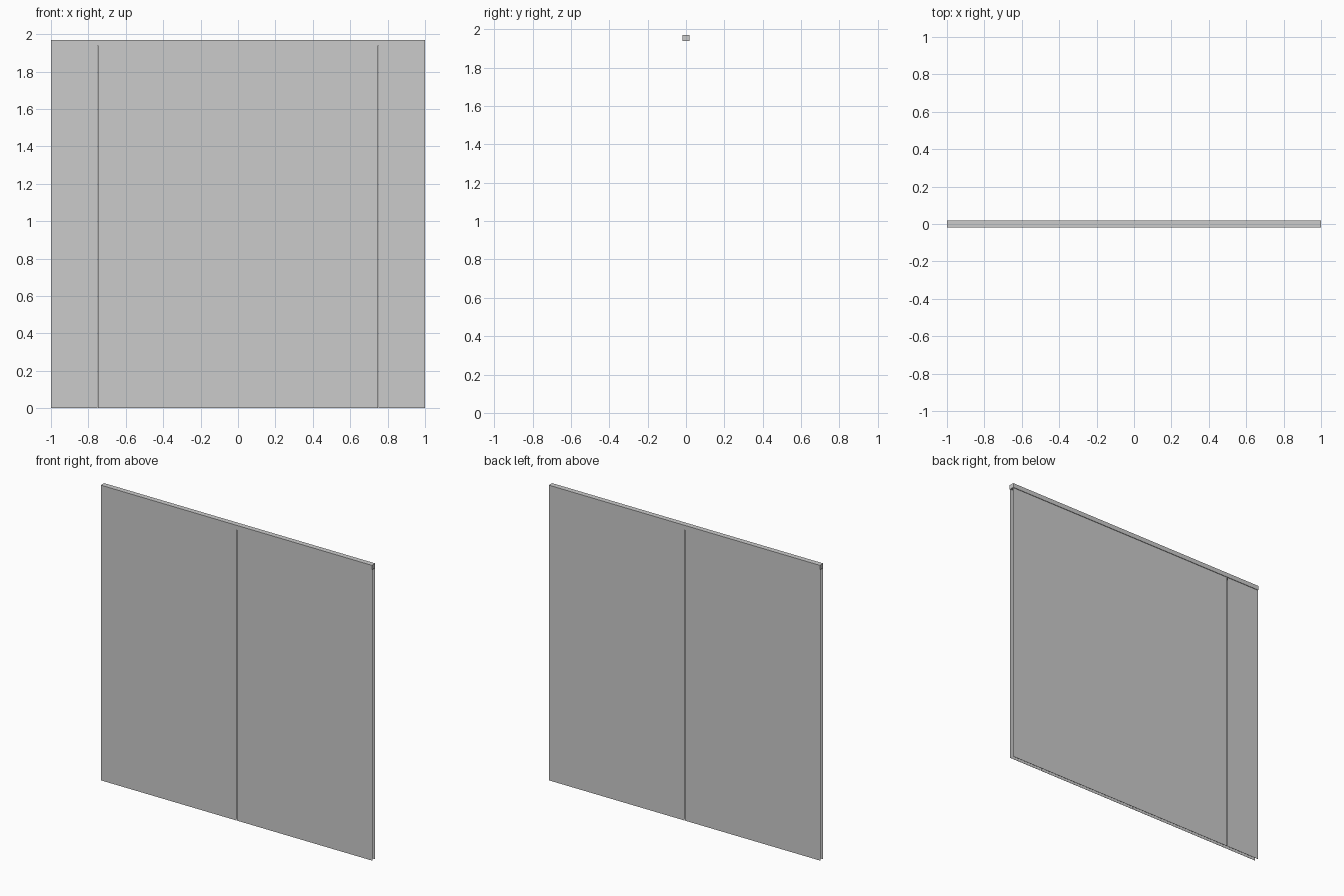
import bpy

if "Cube" in bpy.data.objects:
    bpy.data.objects.remove(bpy.data.objects["Cube"])

RAIL_BOTTOM, TOP = 1.94, 1.97
GAP = 0.002          # narrow seam between neighbouring panels
SHEET = 0.001        # panel thickness


def box(name, x0, x1, y0, y1, z0, z1):
    bpy.ops.mesh.primitive_cube_add(
        size=1, location=((x0 + x1) / 2, (y0 + y1) / 2, (z0 + z1) / 2))
    ob = bpy.context.object
    ob.name = name
    ob.scale = (x1 - x0, y1 - y0, z1 - z0)
    bpy.ops.object.transform_apply(location=False, rotation=False, scale=True)
    return ob


# Top rail
box("top_rail", -1, 1, -0.0175, 0.0175, RAIL_BOTTOM, TOP)

# Two layers of thin hanging panels: narrow, wide, wide, narrow
seams = [-1, -0.75, 0, 0.75, 1]
for layer, y in (("front", -0.013), ("back", 0.013)):
    for i, (a, b) in enumerate(zip(seams, seams[1:])):
        x0 = a if a == -1 else a + GAP / 2
        x1 = b if b == 1 else b - GAP / 2
        box(f"{layer}_panel_{i + 1}", x0, x1, y - SHEET / 2, y + SHEET / 2,
            0, RAIL_BOTTOM)
